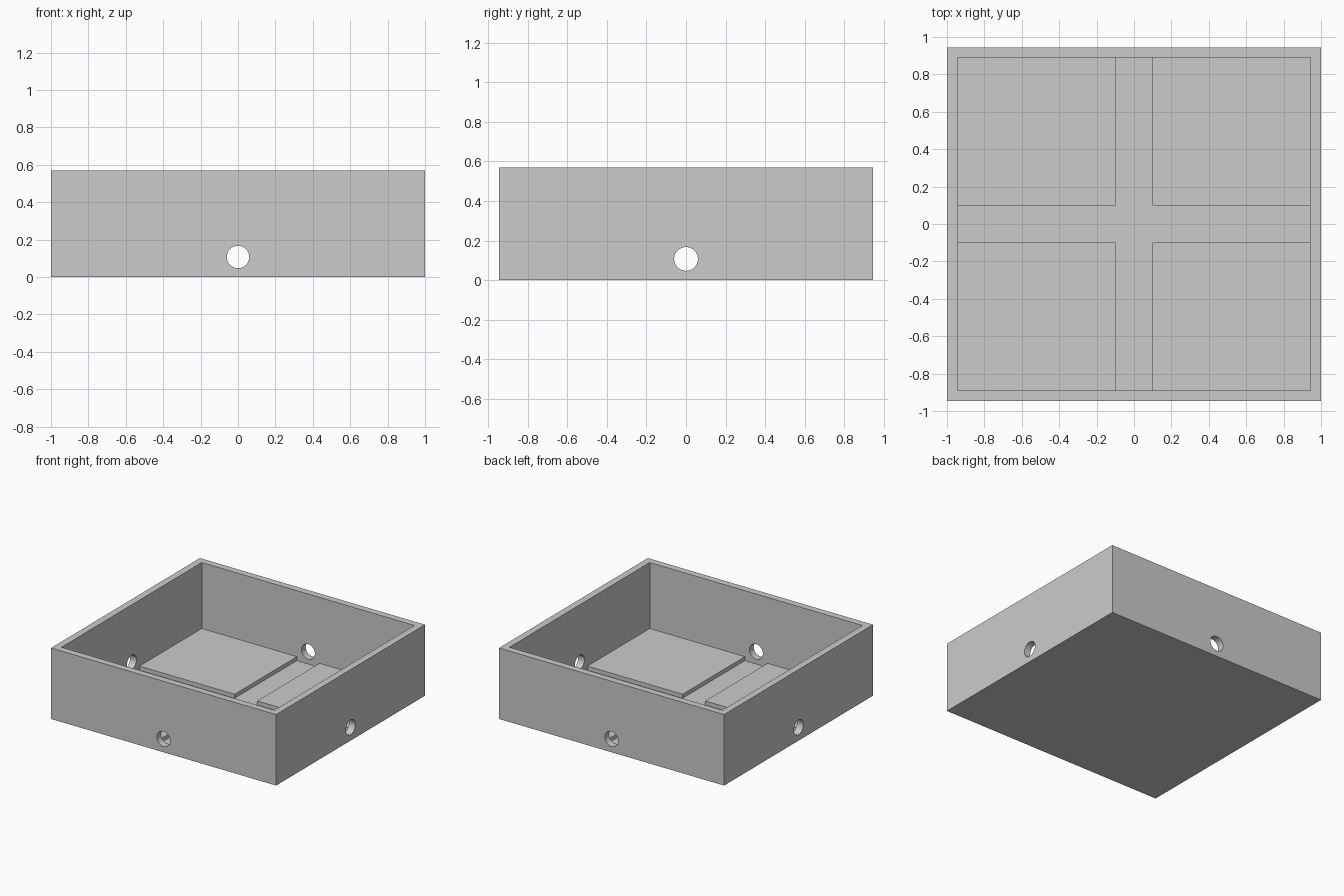
import bpy
from math import pi

if "Cube" in bpy.data.objects:
    bpy.data.objects.remove(bpy.data.objects["Cube"])

HX, HY = 1.0, 0.945          # outer half sizes
WALL, FLOOR, TOP = 0.055, 0.008, 0.57
HOLE_R, HOLE_Z = 0.06, 0.107
PAD_TOP, GAP = 0.04, 0.1     # corner pads and half width of the cross channel


def box(name, lo, hi):
    bpy.ops.mesh.primitive_cube_add(size=1)
    ob = bpy.context.object
    ob.name = name
    ob.location = [(a + b) / 2 for a, b in zip(lo, hi)]
    ob.scale = [b - a for a, b in zip(lo, hi)]
    bpy.ops.object.transform_apply(location=True, rotation=False, scale=True)
    return ob


def cut(target, cutter):
    cutter.hide_render = True
    mod = target.modifiers.new("cut", 'BOOLEAN')
    mod.operation = 'DIFFERENCE'
    mod.solver = 'EXACT'
    mod.object = cutter
    bpy.context.view_layer.objects.active = target
    bpy.ops.object.modifier_apply(modifier=mod.name)
    bpy.data.objects.remove(cutter)


# thin base plate
box("base_plate", (-HX, -HY, 0), (HX, HY, FLOOR))

# hollow wall frame
walls = box("wall_frame", (-HX, -HY, FLOOR), (HX, HY, TOP))
cut(walls, box("inside_cutter", (-HX + WALL, -HY + WALL, -0.5),
               (HX - WALL, HY - WALL, 1)))

# round holes through the middle of each wall
for rot in ((pi / 2, 0, 0), (0, pi / 2, 0)):
    bpy.ops.mesh.primitive_cylinder_add(vertices=48, radius=HOLE_R, depth=3,
                                        location=(0, 0, HOLE_Z), rotation=rot)
    cut(walls, bpy.context.object)
bpy.ops.object.select_all(action='DESELECT')
walls.select_set(True)
bpy.context.view_layer.objects.active = walls
bpy.ops.object.shade_smooth_by_angle(angle=pi / 6)

# raised corner pads, mirrored to leave a cross channel
pads = box("floor_pads", (GAP, GAP, FLOOR), (HX - WALL, HY - WALL, PAD_TOP))
mirror = pads.modifiers.new("mirror", 'MIRROR')
mirror.use_axis = (True, True, False)
pads.data.transform(pads.matrix_world)
pads.matrix_world.identity()
